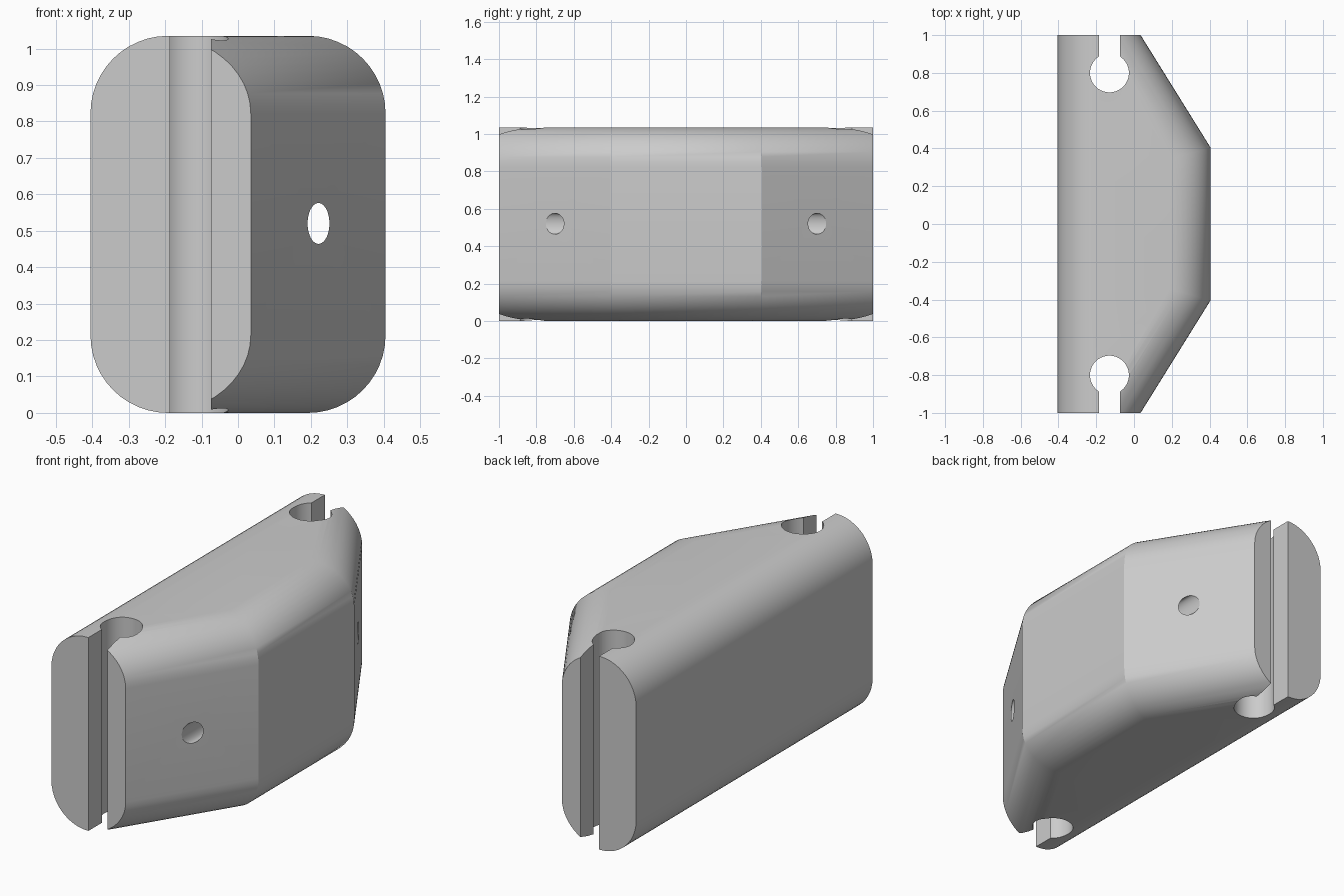
import bpy, bmesh, math

cube = bpy.data.objects.get("Cube")
if cube:
    bpy.data.objects.remove(cube, do_unlink=True)

H, R, STEPS = 1.035, 0.213, 12        # height, fillet radius, fillet segments
X_SIDE, X_END, Y_KINK = 0.405, 0.035, 0.405
SLANT = math.hypot(X_SIDE - X_END, 1 - Y_KINK)
NX, NY = (1 - Y_KINK) / SLANT, (X_SIDE - X_END) / SLANT
MAX_INSET = X_END + X_SIDE - R - 0.003  # keeps the two end fillets from crossing

grey = bpy.data.materials.new("light_grey")
grey.use_nodes = True
grey.diffuse_color = (0.6, 0.6, 0.6, 1)
grey.node_tree.nodes["Principled BSDF"].inputs["Base Color"].default_value = (0.6, 0.6, 0.6, 1)


def right_point(d, z, end, sign):
    """Point on the right fillet, at an end cap or along the mitre at a kink."""
    if end:
        return X_END - min(d / NX, MAX_INSET), sign, z
    return X_SIDE - d, sign * (Y_KINK - d * (1 - NX) / NY), z


def ring(end, sign):
    """Closed rounded section, counted from the right wall over the top."""
    angles = [math.pi / 2 * i / STEPS for i in range(STEPS + 1)]
    up = [(R * (1 - math.cos(a)), H - R * (1 - math.sin(a))) for a in angles]
    y = sign if end else sign * Y_KINK
    pts = [right_point(d, z, end, sign) for d, z in up]
    pts += [(d - X_SIDE, y, z) for d, z in reversed(up)]
    pts += [(d - X_SIDE, y, H - z) for d, z in up]
    pts += [right_point(d, H - z, end, sign) for d, z in reversed(up)]
    return pts


# Main block: lofted through the two ends and the two kinks
bm = bmesh.new()
rings = [[bm.verts.new(p) for p in ring(end, sign)]
         for end, sign in ((True, -1), (False, -1), (False, 1), (True, 1))]
for a, b in zip(rings, rings[1:]):
    for i in range(len(a)):
        j = (i + 1) % len(a)
        bm.faces.new((a[i], a[j], b[j], b[i]))
bm.faces.new(rings[0])
bm.faces.new(rings[-1])
bmesh.ops.recalc_face_normals(bm, faces=bm.faces[:])
mesh = bpy.data.meshes.new("block")
bm.to_mesh(mesh)
bm.free()
block = bpy.data.objects.new("block", mesh)
bpy.context.collection.objects.link(block)
mesh.materials.append(grey)

cutters = []


def add_cutter(name):
    cutter = bpy.context.object
    cutter.name = name
    cutter.hide_render = True
    cutter.data.materials.append(grey)
    cutters.append(cutter)
    return cutter


# Keyhole slots at both ends
for sign in (-1, 1):
    bpy.ops.mesh.primitive_cylinder_add(vertices=64, radius=0.103, depth=2,
                                        location=(-0.13, sign * 0.8, H / 2))
    add_cutter("keyhole_bore_cutter")
    bpy.ops.mesh.primitive_cube_add(size=1, location=(-0.13, sign * 0.97, H / 2))
    add_cutter("keyhole_slot_cutter").scale = (0.112, 0.34, 2)

# Cord hole running the length of the block between the slanted faces
bpy.ops.mesh.primitive_cylinder_add(vertices=48, radius=1, depth=1,
                                    location=(0.221, 0, 0.52),
                                    rotation=(math.pi / 2, 0, 0))
add_cutter("cord_hole_cutter").scale = (0.03, 0.056, 2.4)

for cutter in cutters:
    mod = block.modifiers.new(cutter.name, 'BOOLEAN')
    mod.operation = 'DIFFERENCE'
    mod.solver = 'EXACT'
    mod.object = cutter

# Apply the cuts and drop the cutters
bpy.context.view_layer.update()
result = bpy.data.meshes.new_from_object(
    block.evaluated_get(bpy.context.evaluated_depsgraph_get()))
block.modifiers.clear()
block.data = result
for cutter in cutters:
    bpy.data.objects.remove(cutter, do_unlink=True)

bpy.ops.object.select_all(action='DESELECT')
block.select_set(True)
bpy.context.view_layer.objects.active = block
bpy.ops.object.shade_smooth_by_angle(angle=math.radians(30))
